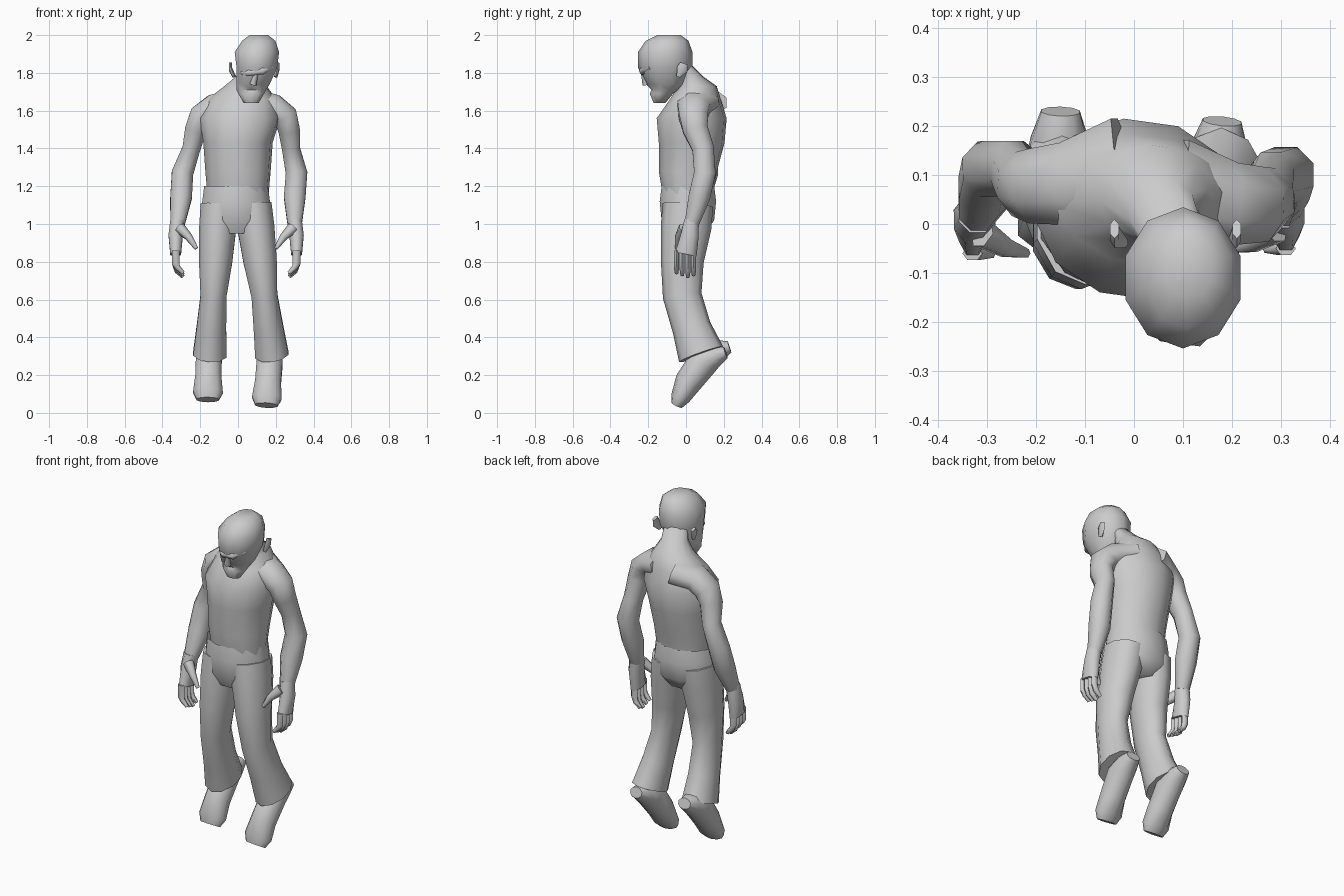
import bpy
import bmesh
import math
from mathutils import Vector

start_cube = bpy.data.objects.get("Cube")
if start_cube:
    bpy.data.objects.remove(start_cube, do_unlink=True)

GREY = (.6, .6, .6, 1)
grey = bpy.data.materials.new("plain grey")
grey.use_nodes = True
grey.diffuse_color = GREY
grey.node_tree.nodes["Principled BSDF"].inputs["Base Color"].default_value = GREY

ACROSS, BACKWARD, UP = Vector((1, 0, 0)), Vector((0, 1, 0)), Vector((0, 0, 1))


def ring(x, y, z, wide, deep=None):
    """One elliptical cross-section: its centre and its two radii."""
    return Vector((x, y, z)), wide, deep or wide


def loft(name, rings, axis=ACROSS, sides=8, level=False, open_start=False):
    """Skin a chain of rings, whose wide radius follows the axis."""
    bm = bmesh.new()
    loops = []
    for i, (centre, wide, deep) in enumerate(rings):
        before = rings[max(i - 1, 0)][0]
        after = rings[min(i + 1, len(rings) - 1)][0]
        tangent = UP if level else (after - before).normalized()
        u = (axis - tangent * axis.dot(tangent)).normalized()
        v = tangent.cross(u)
        loop = []
        for k in range(sides):
            angle = math.tau * (k + .5) / sides
            offset = u * wide * math.cos(angle) + v * deep * math.sin(angle)
            # Widen slightly so the flat sides average out to the ellipse
            loop.append(bm.verts.new(centre + offset * 1.03))
        loops.append(loop)
    for low, high in zip(loops, loops[1:]):
        for k in range(sides):
            n = (k + 1) % sides
            bm.faces.new((low[k], low[n], high[n], high[k]))
    if not open_start:
        bm.faces.new(loops[0])
    bm.faces.new(loops[-1])
    bmesh.ops.recalc_face_normals(bm, faces=bm.faces)
    mesh = bpy.data.meshes.new(name)
    bm.to_mesh(mesh)
    bm.free()
    mesh.materials.append(grey)
    obj = bpy.data.objects.new(name, mesh)
    bpy.context.collection.objects.link(obj)
    bpy.ops.object.select_all(action="DESELECT")
    obj.select_set(True)
    bpy.context.view_layer.objects.active = obj
    bpy.ops.object.shade_smooth_by_angle(angle=math.radians(60))


# Torso with a hunched neck, turned a little at the shoulders
turned = Vector((1, -.14, 0)).normalized()
loft("torso", [
    ring(x=0, y=.01, z=1.16, wide=.16, deep=.13),
    ring(x=0, y=.01, z=1.28, wide=.17, deep=.15),
    ring(x=0, y=.03, z=1.43, wide=.18, deep=.17),
    ring(x=.01, y=.03, z=1.56, wide=.21, deep=.18),
    ring(x=.02, y=.05, z=1.66, wide=.18, deep=.13),
    ring(x=.04, y=.06, z=1.73, wide=.11, deep=.1),
    ring(x=.06, y=.02, z=1.78, wide=.07),
    ring(x=.09, y=-.04, z=1.85, wide=.06),
], axis=turned, sides=12, level=True)

# Head with a narrow jaw and a notch for the mouth
loft("head", [
    ring(x=.11, y=-.09, z=2, wide=.05, deep=.06),
    ring(x=.11, y=-.1, z=1.97, wide=.09, deep=.11),
    ring(x=.1, y=-.11, z=1.91, wide=.12, deep=.14),
    ring(x=.1, y=-.11, z=1.83, wide=.11, deep=.14),
    ring(x=.08, y=-.11, z=1.74, wide=.09, deep=.1),
    ring(x=.07, y=-.11, z=1.71, wide=.08, deep=.07),
    ring(x=.07, y=-.13, z=1.69, wide=.07, deep=.06),
    ring(x=.07, y=-.14, z=1.64, wide=.04, deep=.03),
], sides=10, level=True)
loft("nose", [
    ring(x=.1, y=-.23, z=1.81, wide=.01),
    ring(x=.08, y=-.21, z=1.74, wide=.02),
], sides=6)
loft("brow", [
    ring(x=.02, y=-.19, z=1.8, wide=.01),
    ring(x=.06, y=-.22, z=1.8, wide=.02),
    ring(x=.13, y=-.23, z=1.81, wide=.02),
    ring(x=.18, y=-.19, z=1.83, wide=.01),
], axis=UP, sides=6)
for name, root_x, tip_x in (("right_ear", -.02, -.04), ("left_ear", .2, .21)):
    loft(name, [
        ring(x=root_x, y=-.04, z=1.78, wide=.01),
        ring(x=tip_x, y=-.02, z=1.82, wide=.01, deep=.03),
        ring(x=tip_x, y=-.01, z=1.85, wide=.01, deep=.02),
    ], sides=6)

# Left arm, from inside the shoulder to the wrist
left_arm = [
    ring(x=.08, y=.07, z=1.65, wide=.11, deep=.07),
    ring(x=.19, y=.04, z=1.62, wide=.09, deep=.07),
    ring(x=.25, y=.04, z=1.57, wide=.08, deep=.07),
    ring(x=.27, y=.05, z=1.5, wide=.07, deep=.06),
    ring(x=.28, y=.09, z=1.4, wide=.06, deep=.05),
    ring(x=.31, y=.1, z=1.27, wide=.06),
    ring(x=.3, y=.07, z=1.14, wide=.06),
    ring(x=.3, y=.03, z=1, wide=.04),
]
loft("left_arm", left_arm, axis=BACKWARD)

# Right arm: mirrored, drawn in and back at the shoulder, out at the wrist
right_arm = []
for centre, wide, deep in left_arm:
    drop = (1.6 - centre.z) / .6
    right_arm.append(ring(
        x=-centre.x + .06 - .08 * drop,
        y=centre.y + .04 - .05 * drop,
        z=centre.z, wide=wide, deep=deep,
    ))
loft("right_arm", right_arm, axis=BACKWARD)

# Hands: palm, thumb and four curled fingers, placed from the wrist
for label, side, arm in (("left", 1, left_arm), ("right", -1, right_arm)):
    wrist = arm[-1][0]

    def hand_ring(out, back, down, wide, deep=None):
        return ring(wrist.x + side * out, wrist.y + back, wrist.z - down, wide, deep)

    loft(label + "_palm", [
        hand_ring(out=0, back=0, down=-.02, wide=.04),
        hand_ring(out=.01, back=-.01, down=.06, wide=.05, deep=.04),
        hand_ring(out=.01, back=-.03, down=.16, wide=.06, deep=.03),
    ], axis=BACKWARD)
    loft(label + "_thumb", [
        hand_ring(out=-.01, back=-.04, down=.02, wide=.03),
        hand_ring(out=-.06, back=-.07, down=.07, wide=.02),
        hand_ring(out=-.1, back=-.08, down=.13, wide=.01),
    ], axis=BACKWARD, sides=6)
    for finger in range(4):
        back = .01 - .03 * finger
        reach = .28 - .01 * abs(finger - 1)
        loft(f"{label}_finger_{finger}", [
            hand_ring(out=.01, back=back, down=.14, wide=.015, deep=.02),
            hand_ring(out=.01, back=back, down=.21, wide=.015, deep=.02),
            hand_ring(out=0, back=back, down=reach - .03, wide=.015),
            hand_ring(out=-.03, back=back, down=reach, wide=.01),
        ], axis=BACKWARD, sides=6)

# Trousers: open waist and hips
loft("trouser_hips", [
    ring(x=-.01, y=.01, z=1.2, wide=.17, deep=.14),
    ring(x=-.01, y=.01, z=1.12, wide=.18, deep=.15),
    ring(x=-.01, y=.01, z=1.02, wide=.19, deep=.14),
    ring(x=-.01, y=0, z=.95, wide=.13, deep=.1),
], sides=12, level=True, open_start=True)

# Flared trouser legs that spread apart, and shoes hanging toe down
for label, hip_x, spread, toe_x, back, lift in (
    ("left", .08, .1, .15, -.01, 0),
    ("right", -.1, -.05, -.16, .01, .03),
):
    def leg_ring(y, z, wide, deep):
        fall = (1.1 - z) / .8
        return ring(hip_x + spread * fall, y, z, wide, deep)

    def shoe_ring(along, y, z, wide, deep):
        heel_x = hip_x + spread
        x = heel_x + (toe_x - heel_x) * along
        return ring(x, y + back, z + lift, wide, deep)

    loft(label + "_trouser_leg", [
        leg_ring(y=.01, z=1.1, wide=.1, deep=.13),
        leg_ring(y=0, z=.98, wide=.1, deep=.13),
        leg_ring(y=-.02, z=.8, wide=.09, deep=.11),
        leg_ring(y=-.02, z=.62, wide=.07, deep=.1),
        leg_ring(y=.03, z=.45, wide=.08, deep=.1),
        leg_ring(y=.08, z=.31, wide=.09, deep=.12),
    ], sides=10)
    loft(label + "_shoe", [
        shoe_ring(along=0, y=.22, z=.32, wide=.04, deep=.03),
        shoe_ring(along=.2, y=.16, z=.3, wide=.06, deep=.06),
        shoe_ring(along=.4, y=.1, z=.27, wide=.07, deep=.08),
        shoe_ring(along=.7, y=.02, z=.16, wide=.07, deep=.07),
        shoe_ring(along=.9, y=-.02, z=.08, wide=.08, deep=.05),
        shoe_ring(along=1, y=-.04, z=.04, wide=.06, deep=.03),
    ], sides=10)
